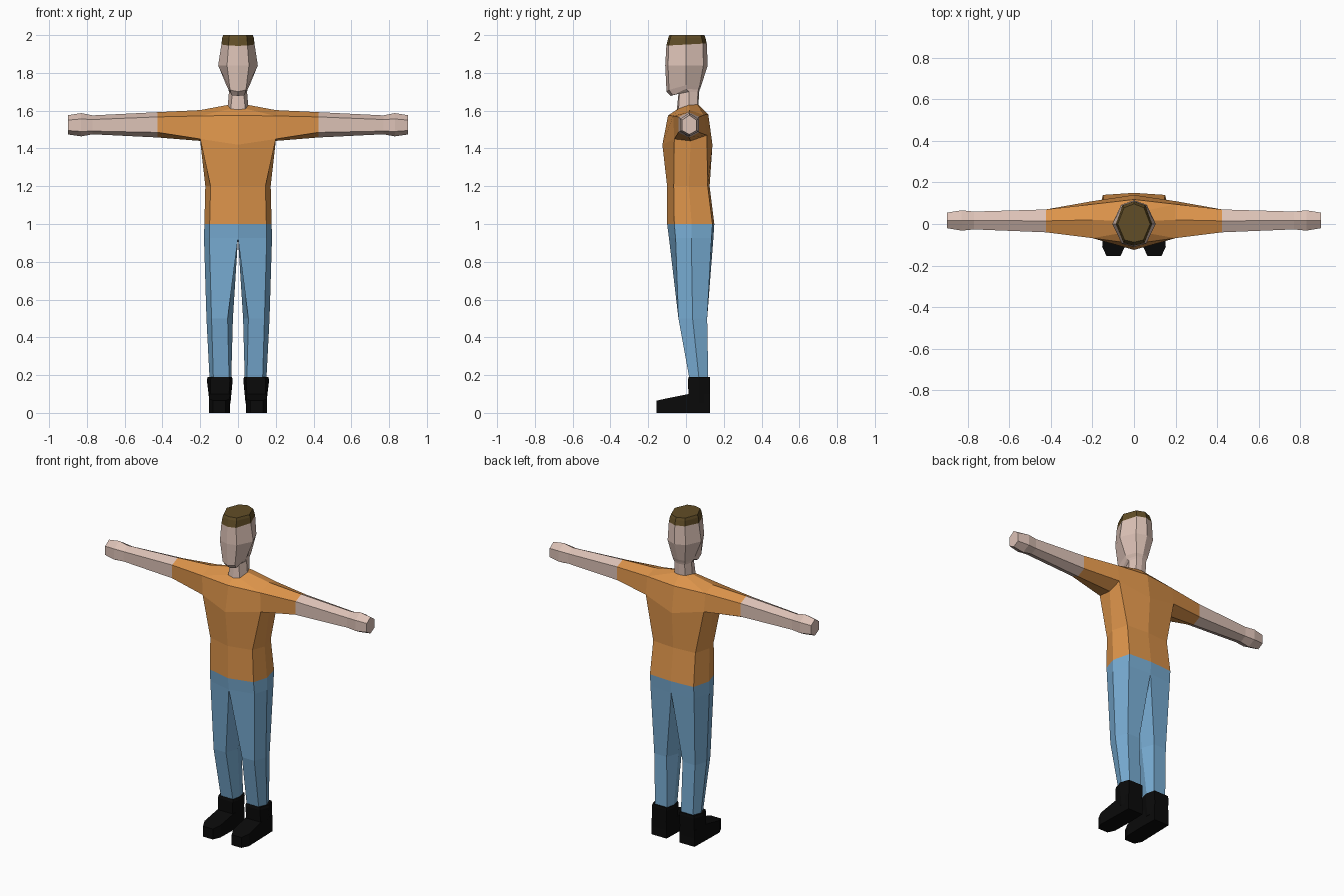
import bpy, bmesh

if "Cube" in bpy.data.objects:
    bpy.data.objects.remove(bpy.data.objects["Cube"])


def material(name, rgb):
    m = bpy.data.materials.new(name)
    m.diffuse_color = (*rgb, 1.0)
    m.use_nodes = True
    m.node_tree.nodes["Principled BSDF"].inputs["Base Color"].default_value = m.diffuse_color
    return m


SKIN = material("skin", (0.72, 0.54, 0.47))
ORANGE = material("orange cloth", (0.73, 0.30, 0.07))
BLUE = material("blue denim", (0.19, 0.42, 0.66))
BROWN = material("brown hair", (0.12, 0.075, 0.02))
BLACK = material("black leather", (0.003, 0.003, 0.003))


def part(name, mat, lofts, open_plane=None):
    """Loft half-body rings, mirror across x = 0 and weld.
    Each loft is (rings, closed, cap_first, cap_last)."""
    bm = bmesh.new()
    for rings, closed, cap_first, cap_last in lofts:
        rows = [[bm.verts.new(p) for p in ring] for ring in rings]
        n = len(rows[0])
        for a, b in zip(rows, rows[1:]):
            for i in range(n if closed else n - 1):
                j = (i + 1) % n
                bm.faces.new((a[i], a[j], b[j], b[i]))
        if cap_first:
            bm.faces.new(rows[0])
        if cap_last:
            bm.faces.new(rows[-1])
    # remove hidden walls where a limb joins the body
    if open_plane is not None:
        hidden = [f for f in bm.faces
                  if all(abs(v.co.x - open_plane) < 1e-4 for v in f.verts)]
        bmesh.ops.delete(bm, geom=hidden, context='FACES')
    geom = bm.verts[:] + bm.edges[:] + bm.faces[:]
    bmesh.ops.mirror(bm, geom=geom, axis='X', merge_dist=0.0005)
    bmesh.ops.remove_doubles(bm, verts=bm.verts[:], dist=0.0005)
    bmesh.ops.recalc_face_normals(bm, faces=bm.faces[:])
    mesh = bpy.data.meshes.new(name)
    bm.to_mesh(mesh)
    bm.free()
    mesh.materials.append(mat)
    ob = bpy.data.objects.new(name, mesh)
    bpy.context.collection.objects.link(ob)
    return ob


def half(z, front, corner, side, rear, back):
    """Half of an eight-sided ring, from front centre to back centre."""
    return [(0, front, z), (*corner, z), (*side, z), (*rear, z), (0, back, z)]


def arm(x, y0, y1, z0, z1, lo, hi):
    """Six-sided arm section with a point at the top and bottom."""
    ym = (y0 + y1) / 2
    return [(x, y0, hi), (x, ym, z1), (x, y1, hi),
            (x, y1, lo), (x, ym, z0), (x, y0, lo)]


def leg(z, xi, xfi, xfo, xo, y0, ym, y1):
    """Six-sided leg section."""
    return [(xfi, y0, z), (xfo, y0, z), (xo, ym, z),
            (xfo, y1, z), (xfi, y1, z), (xi, ym, z)]


# Shirt: torso rings rising to the collar, plus short sleeves
waist = half(1.0, -0.10, (0.15, -0.062), (0.178, 0.03), (0.15, 0.14), 0.15)
belly = half(1.2, -0.10, (0.145, -0.065), (0.173, 0.015), (0.145, 0.115), 0.125)
chest = [(0, -0.125, 1.42), (0.2, -0.062, 1.45), (0.2, 0.025, 1.44),
         (0.2, 0.11, 1.47), (0, 0.14, 1.42)]
shoulder = [(0, -0.095, 1.575), (0.2, -0.068, 1.572), (0.2, 0.02, 1.603),
            (0.2, 0.095, 1.578), (0, 0.118, 1.58)]
collar = [(0, -0.05, 1.605), (0.04, -0.04, 1.61), (0.055, 0.015, 1.63),
          (0.035, 0.06, 1.632), (0, 0.065, 1.632)]
root = [shoulder[1], shoulder[2], shoulder[3], chest[3], chest[2], chest[1]]
cuff = arm(0.425, -0.04, 0.07, 1.458, 1.592, 1.485, 1.567)
part("shirt", ORANGE, [
    ([waist, belly, chest, shoulder, collar], False, False, False),
    ([root, cuff], True, False, False),
], open_plane=0.2)

# Bare forearms and hands
part("forearms_and_hands", SKIN, [([
    cuff,
    arm(0.77, -0.026, 0.06, 1.475, 1.575, 1.492, 1.553),
    arm(0.83, -0.032, 0.066, 1.464, 1.587, 1.49, 1.556),
    arm(0.90, -0.02, 0.055, 1.474, 1.576, 1.495, 1.55),
], True, False, True)])

# Trousers: short pelvis band, then two legs split at the crotch
hips = half(0.925, -0.09, (0.152, -0.055), (0.18, 0.028), (0.15, 0.135), 0.145)
thigh = hips + [(0, 0.028, 0.925)]
part("trousers", BLUE, [
    ([waist, hips], False, False, False),
    ([[thigh[i] for i in (0, 1, 2, 3, 4, 5)],
      leg(0.5, 0.027, 0.055, 0.14, 0.167, -0.04, 0.035, 0.112),
      leg(0.17, 0.036, 0.047, 0.13, 0.15, 0.02, 0.07, 0.118)],
     True, False, True),
])


# Boots: ankle shaft and a foot running towards the toe
def sole(y, x0, x1, top):
    return [(x0, y, 0), (x1, y, 0), (x1, y, top), (x0, y, top)]


part("boots", BLACK, [
    ([leg(0.05, 0.04, 0.05, 0.145, 0.15, 0.015, 0.07, 0.127),
      leg(0.175, 0.028, 0.043, 0.145, 0.165, 0.01, 0.07, 0.128),
      leg(0.19, 0.032, 0.045, 0.143, 0.16, 0.014, 0.07, 0.126)],
     True, True, True),
    ([sole(-0.155, 0.065, 0.132, 0.065),
      sole(-0.11, 0.045, 0.153, 0.075),
      sole(0.015, 0.042, 0.15, 0.1),
      sole(0.127, 0.045, 0.147, 0.1)],
     True, True, True),
])

# Neck and head, stepping forward under the chin
hairline = [(0, -0.104, 1.943), (0.05, -0.092, 1.945), (0.088, 0.0, 1.95),
            (0.055, 0.09, 1.955), (0, 0.11, 1.955)]
neck_base = [(x, y, z - 0.015) for x, y, z in collar]
neck_top = [(0, -0.04, 1.69), (0.03, -0.035, 1.69), (0.048, 0.015, 1.70),
            (0.035, 0.063, 1.70), (0, 0.07, 1.70)]
jaw = [(0, -0.08, 1.678), (0.034, -0.07, 1.682), (0.052, 0.0, 1.715),
       (0.038, 0.066, 1.712), (0, 0.073, 1.712)]
chin = [(0, -0.103, 1.70), (0.042, -0.09, 1.71), (0.062, 0.0, 1.735),
        (0.042, 0.072, 1.73), (0, 0.08, 1.73)]
cheeks = half(1.84, -0.11, (0.058, -0.095), (0.105, 0.0), (0.062, 0.092), 0.115)
part("head", SKIN, [([neck_base, neck_top, jaw, chin, cheeks, hairline],
                     False, False, False)])

# Flat-topped cropped hair
crown = half(1.985, -0.094, (0.048, -0.083), (0.084, 0.0), (0.052, 0.083), 0.103)
top = half(2.0, -0.088, (0.045, -0.077), (0.078, 0.0), (0.048, 0.078), 0.097)
part("hair", BROWN, [([hairline, crown, top], False, False, True)])
